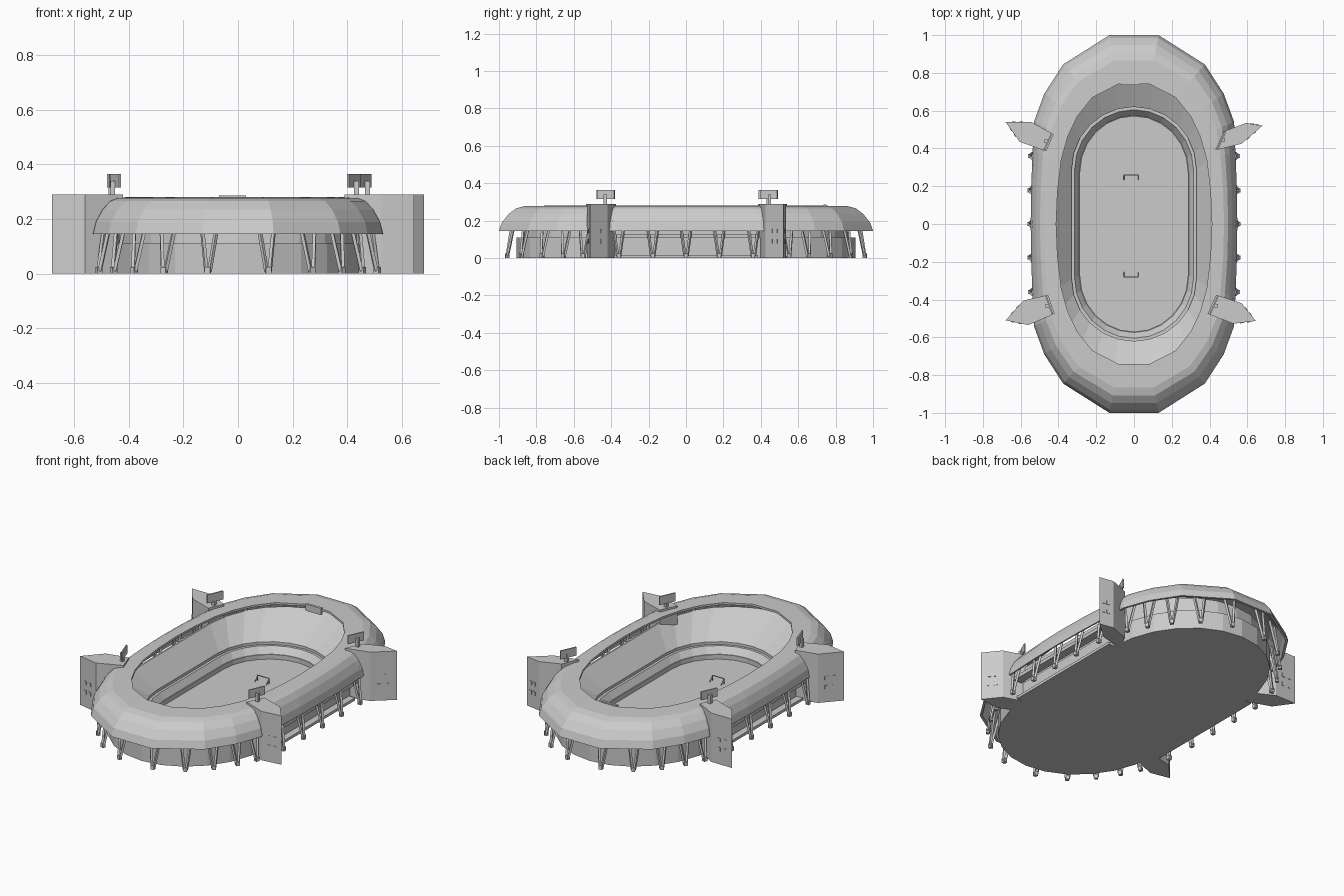
import bpy, bmesh, math
from mathutils import Vector

if "Cube" in bpy.data.objects:
    bpy.data.objects.remove(bpy.data.objects["Cube"])


def make(name, verts, faces):
    me = bpy.data.meshes.new(name)
    bm = bmesh.new()
    vs = [bm.verts.new(v) for v in verts]
    for f in faces:
        bm.faces.new([vs[i] for i in f])
    bmesh.ops.recalc_face_normals(bm, faces=bm.faces)
    bm.to_mesh(me)
    bm.free()
    ob = bpy.data.objects.new(name, me)
    bpy.context.collection.objects.link(ob)
    return ob


def loft(name, rings, closed=False, caps=False):
    n, m = len(rings[0]), len(rings)
    verts = [p for r in rings for p in r]
    faces = []
    for k in range(m if closed else m - 1):
        a, b = k * n, (k + 1) % m * n
        faces += [(a + i, a + (i + 1) % n, b + (i + 1) % n, b + i) for i in range(n)]
    if caps:
        faces += [tuple(range(n)), tuple(range((m - 1) * n, m * n))]
    return make(name, verts, faces)


def prism(name, pts, z0, z1):
    return loft(name, [[(x, y, z) for x, y in pts] for z in (z0, z1)], caps=True)


def box(name, c, size, angle=0):
    u = Vector((math.cos(angle), math.sin(angle))) * size[0] / 2
    v = Vector((-math.sin(angle), math.cos(angle))) * size[1] / 2
    p = Vector(c[:2])
    return prism(name, [p - u - v, p + u - v, p + u + v, p - u + v],
                 c[2] - size[2] / 2, c[2] + size[2] / 2)


def bar(name, a, b, w):
    # square bar between two points
    a, b = Vector(a), Vector(b)
    d = (b - a).normalized()
    u = d.cross(Vector((0, 0, 1)) if abs(d.z) < 0.99 else Vector((1, 0, 0))).normalized() * w / 2
    v = d.cross(u).normalized() * w / 2
    return loft(name, [[p + u + v, p - u + v, p - u - v, p + u - v] for p in (a, b)], caps=True)


def full(q):
    # mirror a quarter outline (end -> side middle) into a whole ring
    right = q + [(x, -y) for x, y in reversed(q[:-1])]
    return right + [(-x, -y) for x, y in right]


def stadium(hx, hy, straight, z, n=12):
    pts = []
    for s, start in ((1, 0), (-1, math.pi)):
        for i in range(n + 1):
            t = start + math.pi * i / n
            pts.append((hx * math.cos(t), s * straight + (hy - straight) * math.sin(t) * s * s, z)
                       if s > 0 else
                       (hx * math.cos(t), -straight + (hy - straight) * math.sin(t), z))
    return pts


# roof canopy
outer = full([(.13, 1), (.375, .845), (.475, .69), (.53, .54), (.537, .38), (.545, .18), (.547, 0)])
inner = full([(.08, .742), (.22, .67), (.30, .57), (.35, .465), (.385, .34), (.405, .17), (.412, 0)])
section = [(0, .145), (.06, .19), (.2, .235), (.36, .266), (.52, .277), (1, .28),
           (1, .268), (.52, .264), (.38, .252), (.24, .222), (.12, .182), (.06, .145)]
loft("roof_canopy", [[(a[0] + (b[0] - a[0]) * t, a[1] + (b[1] - a[1]) * t, z)
                      for a, b in zip(outer, inner)] for t, z in section], closed=True)

# bowl: outside wall, shelf, back of upper tier, upper tier, lower tier, pitch
loft("bowl", [stadium(*r) for r in (
    (.46, .905, .38, 0), (.46, .905, .38, .11), (.45, .865, .37, .11),
    (.45, .855, .37, .21), (.44, .845, .37, .21),
    (.33, .62, .29, .098), (.33, .62, .29, .082), (.315, .605, .285, .082),
    (.29, .575, .275, .045), (.285, .57, .275, .045), (.285, .57, .275, .018))], caps=True)

# rails along the straight sides
for s in (1, -1):
    box("side_beam", (s * .495, 0, .118), (.05, .77, .02))
    box("side_kerb", (s * .475, 0, .008), (.05, .77, .016))

# pitch boundary line
loft("pitch_line", [[(x - .005, y + .035, z) for x, y, z in stadium(*r)] for r in (
    (.208, .495, .29, .019), (.205, .492, .29, .019))])

# goals
for s in (1, -1):
    y = s * .27 - .01
    for x in (-.053, .022):
        bar("goal_post", (x, y, .018), (x, y, .05), .004)
        bar("goal_side", (x, y, .05), (x, y - s * .025, .02), .003)
    bar("goal_crossbar", (-.055, y, .05), (.024, y, .05), .004)

# V-shaped supports
feet = [(.11, .955), (.27, .88), (.38, .77), (.455, .655), (.508, .55), (.55, .36), (.555, .178)]
spots = [(x * sx, y * sy) for x, y in feet for sx in (1, -1) for sy in (1, -1)]
spots += [(.555, 0), (-.555, 0)]
for x, y in spots:
    if abs(y) < .4:
        n = Vector((math.copysign(1, x), 0))
    else:
        n = Vector((x, y - math.copysign(.38, y))).normalized()
    t = Vector((-n.y, n.x))
    p = Vector((x, y))
    box("support_foot", (x, y, .012), (.02, .02, .024), math.atan2(n.y, n.x))
    for s in (1, -1):
        a, b = p + t * s * .006, p - n * .035 + t * s * .032
        bar("support_strut", (a.x, a.y, .01), (b.x, b.y, .2), .012)

# corner towers: inner end, side, tip, side
towers = [
    [(.43, .39), (.475, .49), (.593, .535), (.68, .52), (.57, .425)],
    [(-.465, .385), (-.425, .475), (-.545, .54), (-.68, .54), (-.605, .435)],
    [(.435, -.375), (.39, -.475), (.525, -.528), (.645, -.513), (.57, -.42)],
    [(-.455, -.375), (-.42, -.475), (-.56, -.535), (-.68, -.51), (-.585, -.405)],
]
for pts in towers:
    v = [Vector(p) for p in pts]
    prism("tower", v, 0, .29)
    # small windows on the faces beside the tip
    for a, b in ((v[2], v[3]), (v[3], v[4])):
        d = b - a
        for k in (.38, .68):
            for z in (.09, .145):
                c = a + d * k
                box("tower_window", (c.x, c.y, z), (.018, .006, .022), math.atan2(d.y, d.x))
    # floodlight on the inner end
    d = v[1] - v[0]
    m = (v[0] + v[1]) / 2
    out = ((v[2] + v[4]) / 2 - m).normalized()
    c = m + out * .012
    box("floodlight_panel", (c.x, c.y, .34), (.1, .008, .05), math.atan2(d.y, d.x))
    c = c + out * .01
    bar("floodlight_post", (c.x, c.y, .28), (c.x, c.y, .34), .018)

# scoreboard hung at the far end of the roof opening
box("scoreboard", (-.02, .742, .267), (.1, .014, .04))
